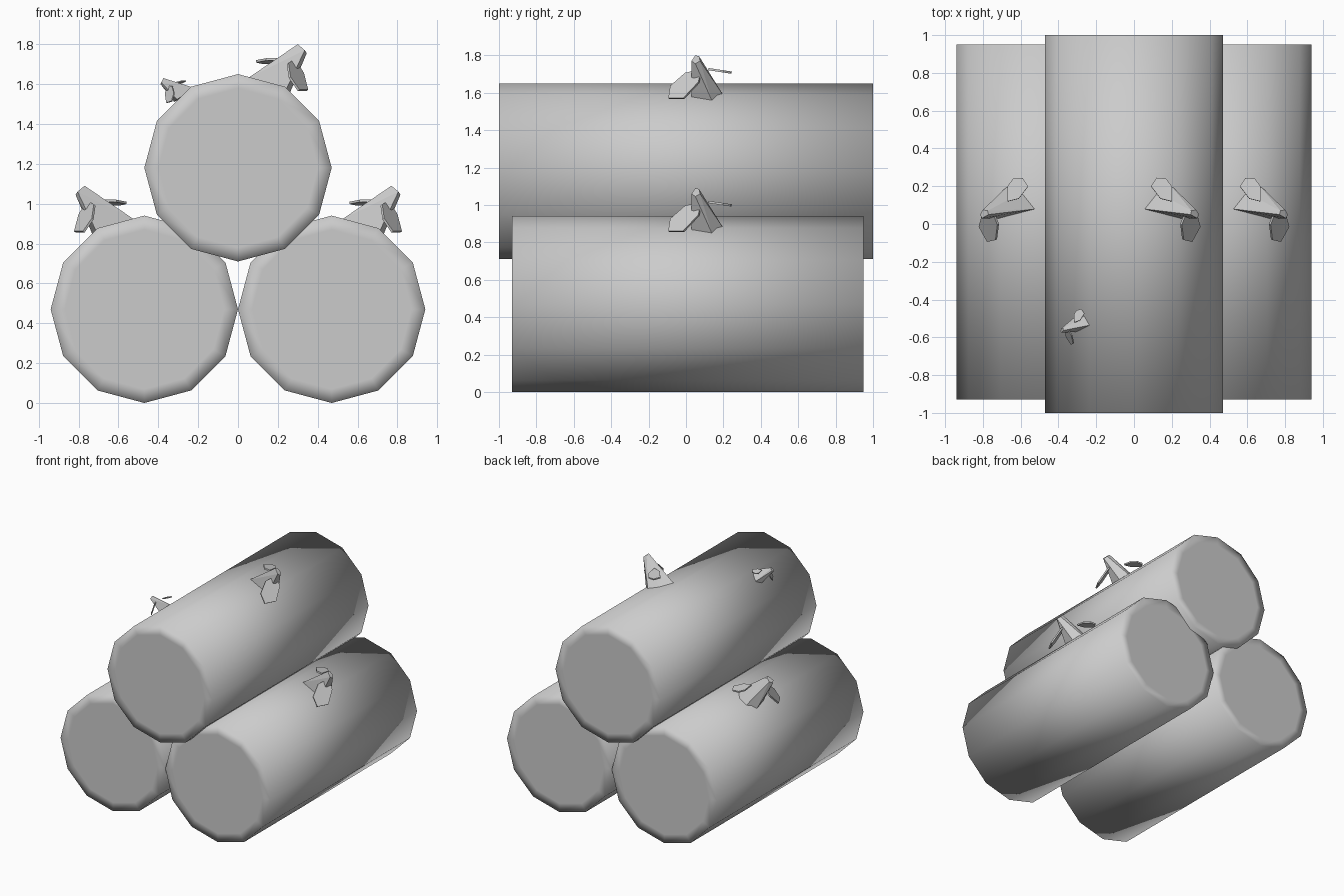
import bpy, bmesh
from math import radians
from mathutils import Matrix, Vector

cube = bpy.data.objects.get("Cube")
if cube:
    bpy.data.objects.remove(cube)

# One plain grey
grey = bpy.data.materials.new("plain_grey")
grey.use_nodes = True
grey.diffuse_color = (0.6, 0.6, 0.6, 1)
grey.node_tree.nodes["Principled BSDF"].inputs["Base Color"].default_value = (0.6, 0.6, 0.6, 1)


def finish(name, bm, smooth=False):
    bmesh.ops.recalc_face_normals(bm, faces=bm.faces)
    for f in bm.faces:
        f.smooth = smooth
    mesh = bpy.data.meshes.new(name)
    bm.to_mesh(mesh)
    bm.free()
    mesh.materials.append(grey)
    obj = bpy.data.objects.new(name, mesh)
    bpy.context.collection.objects.link(obj)
    return obj


# Log: twelve-sided cylinder with a soft rim around each end
def log(name, x, z, y0, y1):
    bm = bmesh.new()
    place = Matrix.Translation((x, (y0 + y1) / 2, z)) @ Matrix.Rotation(radians(90), 4, 'X')
    bmesh.ops.create_cone(bm, cap_ends=True, segments=12, radius1=0.47, radius2=0.47,
                          depth=y1 - y0, matrix=place)
    caps = [f for f in bm.faces if len(f.verts) > 4]
    bmesh.ops.inset_individual(bm, faces=caps, thickness=0.07)
    return finish(name, bm, True)


# Stub: tapered five-sided branch growing out of the bark
STUB_BASE = [(0.52, 0.08, 0.92), (0.57, 0.18, 0.88), (0.66, 0.21, 0.86),
             (0.73, 0.14, 0.845), (0.71, 0.03, 0.86)]
STUB_TIP = [(0.77, 0.05, 1.09), (0.775, 0.07, 1.085), (0.80, 0.075, 1.06),
            (0.815, 0.05, 1.045), (0.805, 0.03, 1.06)]
# Leaf outlines: hanging leaf as (y, z), flat leaf as (x, y)
HANGING = [(-.09, .855), (-.01, .855), (.07, .94), (.08, .98), (.045, 1.0), (0, .99), (-.08, .92)]
FLAT = [(.56, .20), (.59, .245), (.64, .24), (.67, .20), (.67, .12), (.61, .135)]


def stub(name, place):
    bm = bmesh.new()
    for p in STUB_BASE + STUB_TIP:
        bm.verts.new(place @ Vector(p))
    bmesh.ops.convex_hull(bm, input=bm.verts)
    finish(name, bm)


def leaf(name, points, place):
    bm = bmesh.new()
    face = bm.faces.new([bm.verts.new(p) for p in points])
    face.normal_update()
    step = face.normal * 0.012
    top = bmesh.ops.extrude_face_region(bm, geom=[face], use_keep_orig=True)
    bmesh.ops.translate(bm, vec=step, verts=[v for v in top["geom"] if isinstance(v, bmesh.types.BMVert)])
    bm.transform(place)
    finish(name, bm)


def branch(name, place):
    stub(name + "_stub", place)
    leaf(name + "_hanging_leaf", [(1.482 + .55 * y - .775 * z, y, z) for y, z in HANGING], place)
    leaf(name + "_flat_leaf", [(x, y, 1.04 - .15 * y) for x, y in FLAT], place)


log("left_log", 0.47, 0.47, -0.93, 0.95)
log("right_log", -0.47, 0.47, -0.93, 0.95)
log("top_log", 0, 1.18, -1, 1)

mirror = Matrix.Scale(-1, 4, (1, 0, 0))
branch("left_branch", Matrix.Identity(4))
branch("right_branch", mirror)
branch("top_branch", Matrix.Translation((-0.47, 0, 0.71)))
# Small sprig, shrunk and leaning with the bark
turn = Matrix.Rotation(radians(-17), 4, 'Y') @ Matrix.Rotation(radians(6), 4, 'Z')
branch("small_branch", Matrix.Translation((-0.385, -0.565, 1.615)) @ turn @ Matrix.Scale(0.53, 4)
       @ Matrix.Translation((0.80, -0.05, -1.07)) @ mirror)
